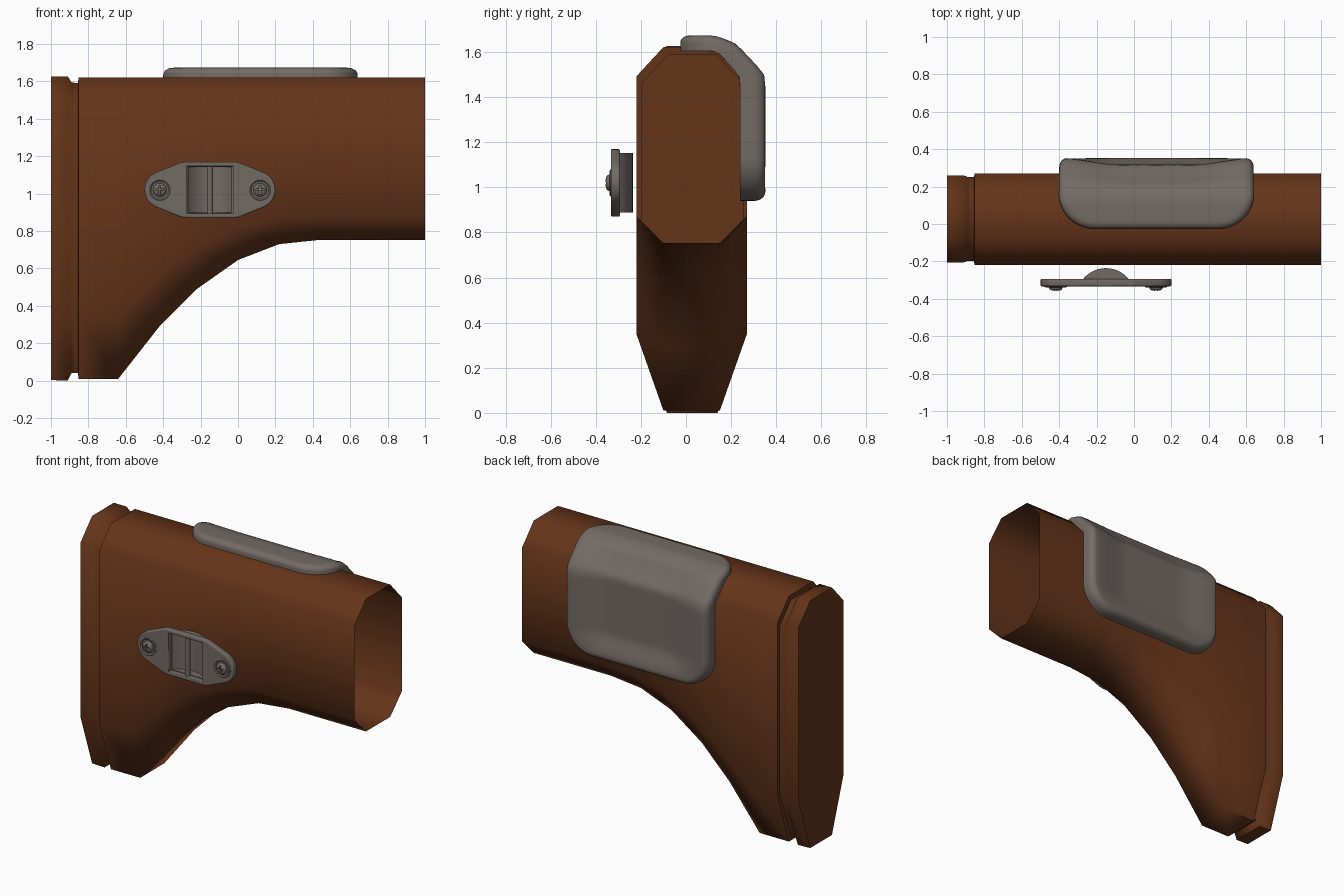
import bpy, bmesh
from math import sin, cos, pi, radians

if "Cube" in bpy.data.objects:
    bpy.data.objects.remove(bpy.data.objects["Cube"])


def material(name, rgb):
    m = bpy.data.materials.new(name)
    m.diffuse_color = (*rgb, 1)
    m.use_nodes = True
    m.node_tree.nodes["Principled BSDF"].inputs["Base Color"].default_value = m.diffuse_color
    return m


WOOD = material("wood", (0.13, 0.035, 0.010))
METAL = material("dark_grey", (0.17, 0.145, 0.13))


def smooth(ob, angle):
    bpy.ops.object.select_all(action='DESELECT')
    ob.select_set(True)
    bpy.context.view_layer.objects.active = ob
    bpy.ops.object.shade_smooth_by_angle(angle=radians(angle))


def finish(name, bm, mat, angle=40):
    bmesh.ops.recalc_face_normals(bm, faces=bm.faces)
    me = bpy.data.meshes.new(name)
    bm.to_mesh(me)
    bm.free()
    me.materials.append(mat)
    ob = bpy.data.objects.new(name, me)
    bpy.context.collection.objects.link(ob)
    smooth(ob, angle)
    return ob


def loft(name, rings, mat, cap_start=True, cap_end=True, angle=40):
    bm = bmesh.new()
    loops = [[bm.verts.new(p) for p in ring] for ring in rings]
    n = len(loops[0])
    for a, b in zip(loops, loops[1:]):
        for i in range(n):
            j = (i + 1) % n
            bm.faces.new((a[i], a[j], b[j], b[i]))
    if cap_start:
        bm.faces.new(loops[0][::-1])
    if cap_end:
        bm.faces.new(loops[-1])
    return finish(name, bm, mat, angle)


def box(name, centre, size, mat):
    bm = bmesh.new()
    bmesh.ops.create_cube(bm, size=1)
    for v in bm.verts:
        v.co = [c + s * k for c, s, k in zip(centre, size, v.co)]
    return finish(name, bm, mat)


# Stock body: octagonal sections along x, open at the front end
def octagon(x, y0, y1, z0, z1, low):
    c, t = 0.12, 0.13
    return [(x, y0 + c, z0), (x, y1 - c, z0), (x, y1, z0 + low), (x, y1, z1 - t),
            (x, y1 - c, z1), (x, y0 + c, z1), (x, y0, z1 - t), (x, y0, z0 + low)]


sections = [octagon(-1.0, -0.205, 0.26, 0.003, 1.627, 0.35),
            octagon(-0.91, -0.205, 0.26, 0.0, 1.627, 0.35),
            octagon(-0.89, -0.197, 0.252, 0.04, 1.595, 0.33),
            octagon(-0.855, -0.197, 0.252, 0.04, 1.59, 0.33)]
for x, z0, low in [(-0.853, 0.01, 0.345), (-0.64, 0.01, 0.34), (-0.42, 0.29, 0.28),
                   (-0.22, 0.49, 0.22), (0.0, 0.645, 0.17), (0.22, 0.73, 0.14),
                   (0.44, 0.753, 0.12), (1.0, 0.753, 0.12)]:
    sections.append(octagon(x, -0.22, 0.27, z0, 1.622, low))
loft("stock_body", sections, WOOD, cap_end=False, angle=60)

# Cheek pad: rounded rectangle wrapped over the top and the far side
KNOTS = [0, 0.155, 0.251, 0.449, 1.0]
OUTER = [(-0.025, 1.673), (0.13, 1.673), (0.22, 1.64), (0.352, 1.50), (0.352, 0.94)]
INNER = [(-0.025, 1.605), (0.12, 1.605), (0.15, 1.59), (0.24, 1.49), (0.24, 0.94)]


def on_path(path, s):
    i = next((k for k in range(3) if s < KNOTS[k + 1]), 3)
    t = (s - KNOTS[i]) / (KNOTS[i + 1] - KNOTS[i])
    return [a + (b - a) * t for a, b in zip(path[i], path[i + 1])]


def soft_path(path, s):
    pts = [on_path(path, s + d * 0.012) for d in range(-2, 3)]
    return [sum(c) / 5 for c in zip(*pts)]


def step(t):
    t = max(0, min(1, t))
    return t * t * (3 - 2 * t)


def pad_point(px, ps, frac):
    s = 0.5 + ps
    (ya, za), (yb, zb) = soft_path(INNER, s), soft_path(OUTER, s)
    dish = 0.035 * step((0.5 - abs(px)) / 0.3) * step((s - 0.15) / 0.27) * step((0.97 - s) / 0.16)
    return (0.12 + px, ya + (yb - ya - dish) * frac, za + (zb - za) * frac)


def pad_ring(inset, k, frac):
    hx, hs, r = 0.52 - inset, 0.5 - inset, 0.19 - inset
    arcs = []
    for q, (sx, sy) in enumerate([(1, 1), (-1, 1), (-1, -1), (1, -1)]):
        for i in range(11):
            a = pi / 2 * (q + i / 10)
            arcs.append((sx * (hx - r) + r * cos(a), sy * (hs - r) + r * sin(a)))
    pts = []
    for i, p in enumerate(arcs):
        pts.append(p)
        if i % 11 == 10:
            n = arcs[(i + 1) % 44]
            pts += [(p[0] + (n[0] - p[0]) * j / 12, p[1] + (n[1] - p[1]) * j / 12) for j in range(1, 12)]
    return [pad_point(x * k, y * k, frac) for x, y in pts]


E = 0.04
rings = [pad_ring(0, k / 10, 0) for k in range(1, 11)]
for i in range(7):
    a = pi / 2 * i / 6
    rings.append(pad_ring(E * (1 - cos(a)), 1, 1 - 0.45 * (1 - sin(a))))
rings += [pad_ring(E, k / 24, 1) for k in range(23, 0, -1)]
loft("cheek_pad", rings, METAL, angle=60)

# Sling mount plate with a rectangular opening
CX, CZ = -0.15, 1.02
half = [(0.125, 0.15), (0.15, 0.147), (0.17, 0.14)]
half += [(0.25 + 0.1 * cos(radians(a)), 0.1 * sin(radians(a))) for a in range(64, -65, -16)]
half += [(0.17, -0.14), (0.15, -0.147), (0.125, -0.15)]
outline = half + [(-x, -z) for x, z in half]
opening = [(-0.122, -0.126), (-0.122, 0.126), (0.122, 0.126), (0.122, -0.126)]
cu = bpy.data.curves.new("mount_plate", 'CURVE')
cu.dimensions, cu.fill_mode = '2D', 'BOTH'
cu.extrude, cu.bevel_depth, cu.bevel_resolution, cu.offset = 0.013, 0.007, 2, -0.007
for pts in (outline, opening):
    sp = cu.splines.new('POLY')
    sp.points.add(len(pts) - 1)
    for p, (x, z) in zip(sp.points, pts):
        p.co = (x, z, 0, 1)
    sp.use_cyclic_u = True
cu.materials.append(METAL)
plate = bpy.data.objects.new("mount_plate", cu)
plate.location, plate.rotation_euler = (CX, -0.313, CZ), (pi / 2, 0, 0)
bpy.context.collection.objects.link(plate)
bpy.ops.object.select_all(action='DESELECT')
plate.select_set(True)
bpy.context.view_layer.objects.active = plate
bpy.ops.object.convert(target='MESH')
smooth(plate, 35)

# Curved cup behind the opening, as a closed double-walled shell
bm = bmesh.new()


def arc(w, depth, z):
    R = (w * w + depth * depth) / (2 * depth)
    return [bm.verts.new((CX + w * t, -0.302 + (R * R - (w * t) ** 2) ** 0.5 - R + depth, z))
            for t in [-cos(pi * i / 20) for i in range(21)]]


o0, o1 = arc(0.128, 0.066, CZ - 0.132), arc(0.128, 0.066, CZ + 0.132)
i0, i1 = arc(0.116, 0.055, CZ - 0.122), arc(0.116, 0.055, CZ + 0.122)
for a, b in ((o0, o1), (i1, i0)):
    for k in range(20):
        bm.faces.new((a[k], a[k + 1], b[k + 1], b[k]))
    bm.faces.new(a)
    bm.faces.new(b)
for a, b in ((o0, i0), (i1, o1)):
    bm.faces.new((a[0], b[0], b[-1], a[-1]))
for k in (0, -1):
    bm.faces.new((o0[k], o1[k], i1[k], i0[k]))
finish("mount_cup", bm, METAL)


# Circle-based parts turned about the y axis or the z axis
def turned(name, x, z, profile, mat, n=28):
    loft(name, [[(x + r * cos(2 * pi * i / n), y, z + r * sin(2 * pi * i / n)) for i in range(n)]
                for r, y in profile], mat)
    return bpy.data.objects[name]


# Vertical sling bar across the opening
loft("sling_bar", [[(CX + 0.016 * cos(pi * i / 8), -0.308 + 0.016 * sin(pi * i / 8), CZ + s)
                    for i in range(16)] for s in (-0.128, 0.128)], METAL)

# Screws with a collar and a cross-cut domed head
for side, x in (("left", CX - 0.268), ("right", CX + 0.268)):
    turned(side + "_screw_collar", x, CZ,
           [(0.06, -0.328), (0.06, -0.335), (0.054, -0.339), (0.047, -0.335), (0.045, -0.33)], METAL)
    head = turned(side + "_screw_head", x, CZ,
                  [(0.036, -0.325), (0.036, -0.343), (0.032, -0.35), (0.023, -0.355), (0.01, -0.357)], METAL)
    for tag, size in (("across", (0.046, 0.03, 0.009)), ("upright", (0.009, 0.03, 0.046))):
        cutter = box(side + "_slot_" + tag, (x, -0.36, CZ), size, METAL)
        cutter.hide_render = True
        cutter.hide_viewport = True
        cut = head.modifiers.new(tag, 'BOOLEAN')
        cut.operation, cut.object, cut.solver = 'DIFFERENCE', cutter, 'EXACT'
